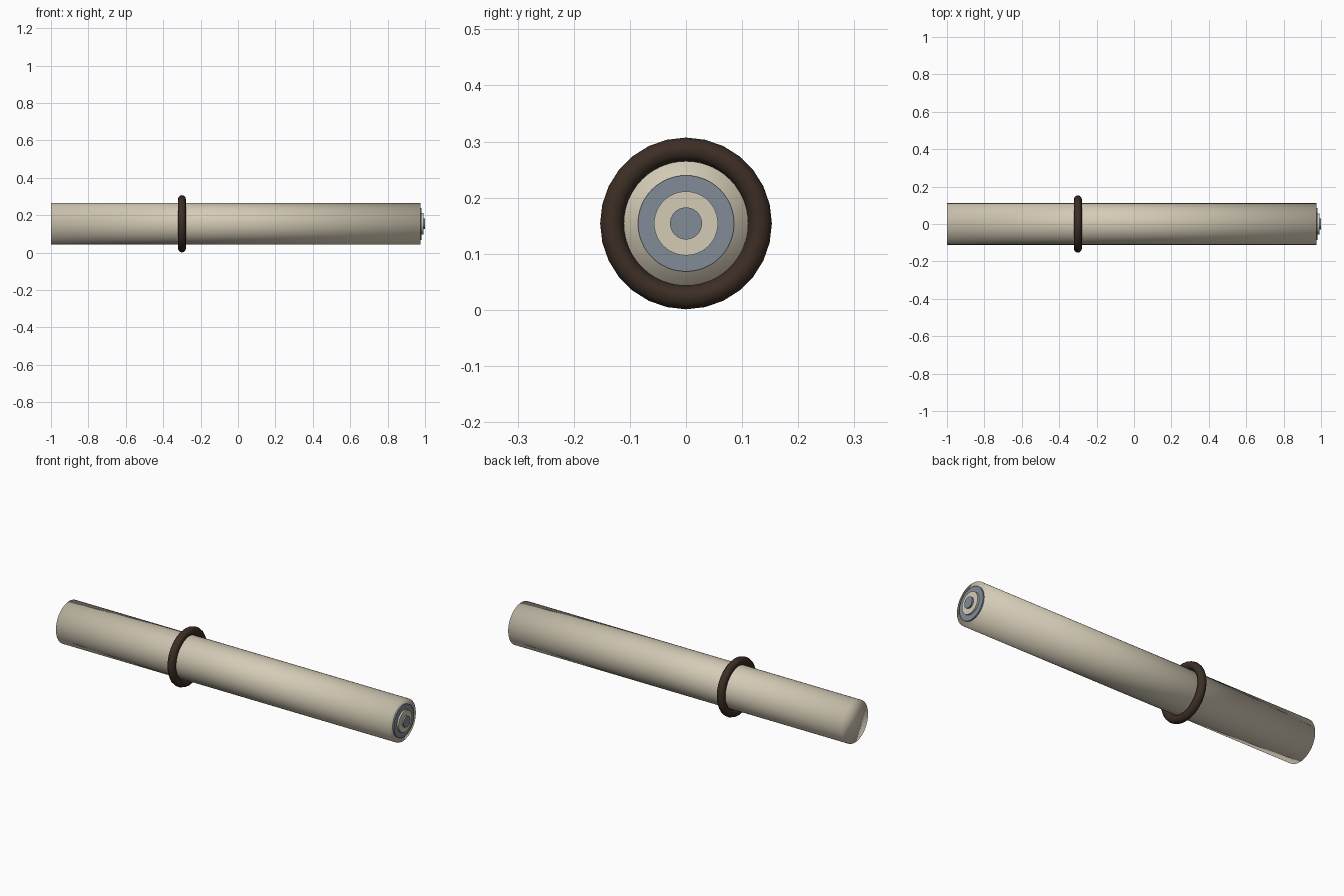
import bpy
import math

if "Cube" in bpy.data.objects:
    bpy.data.objects.remove(bpy.data.objects["Cube"])

AXIS_Z = 0.154
ROT = (0, math.pi / 2, 0)


def material(name, rgb):
    m = bpy.data.materials.new(name)
    m.diffuse_color = (*rgb, 1)
    m.use_nodes = True
    m.node_tree.nodes["Principled BSDF"].inputs["Base Color"].default_value = m.diffuse_color
    return m


cream = material("cream", (0.66, 0.60, 0.47))
steel = material("steel grey", (0.22, 0.26, 0.31))
brown = material("dark brown", (0.045, 0.027, 0.018))


def cylinder(name, x0, x1, radius, mat, sides=48):
    """Cylinder lying along x between x0 and x1."""
    bpy.ops.mesh.primitive_cylinder_add(
        vertices=sides, radius=radius, depth=x1 - x0,
        location=((x0 + x1) / 2, 0, AXIS_Z), rotation=ROT)
    ob = bpy.context.object
    ob.name = name
    ob.data.materials.append(mat)
    return ob


# Long barrel, softly shaded right over its ends
cylinder("barrel", -1.0, 0.975, 0.111, cream)
bpy.ops.object.shade_smooth()

# Stepped discs on the tip
for name, x0, x1, radius, mat in (
        ("tip_outer_disc", 0.97, 0.982, 0.0857, steel),
        ("tip_middle_disc", 0.98, 0.991, 0.057, cream),
        ("tip_button", 0.99, 1.0, 0.0285, steel)):
    cylinder(name, x0, x1, radius, mat)
    bpy.ops.object.shade_smooth_by_angle(angle=math.radians(30))

# Grip ring around the barrel
bpy.ops.mesh.primitive_torus_add(
    major_radius=0.132, minor_radius=0.021, major_segments=28,
    minor_segments=12, location=(-0.30, 0, AXIS_Z), rotation=ROT)
ring = bpy.context.object
ring.name = "grip_ring"
ring.data.materials.append(brown)
bpy.ops.object.shade_smooth()
